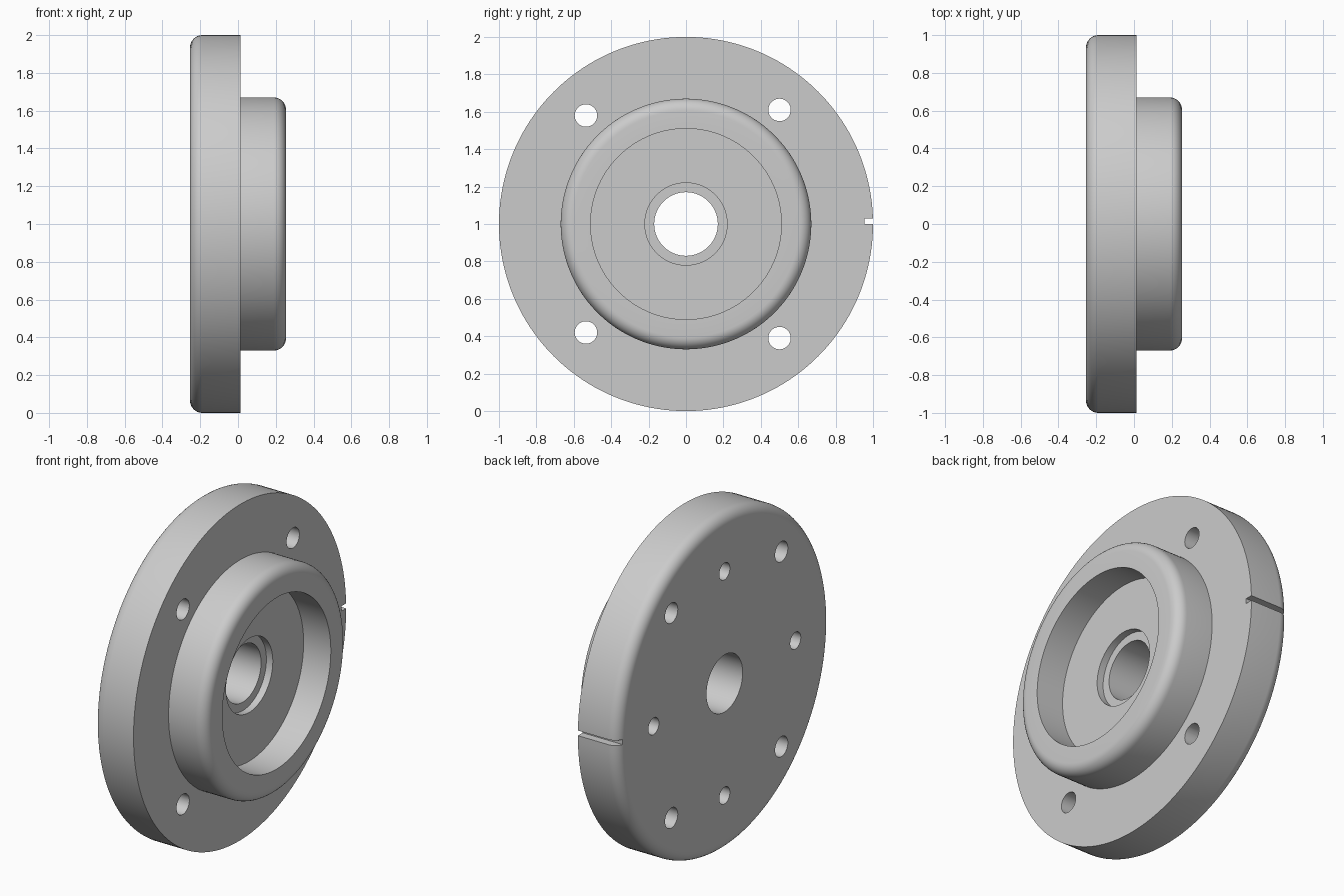
import bpy, bmesh
from math import sin, cos, pi
from mathutils import Matrix, Vector

cube = bpy.data.objects.get("Cube")
if cube:
    bpy.data.objects.remove(cube, do_unlink=True)

grey = bpy.data.materials.new("light_grey_metal")
grey.use_nodes = True
colour = (0.6, 0.6, 0.6, 1)
grey.diffuse_color = colour
grey.node_tree.nodes["Principled BSDF"].inputs["Base Color"].default_value = colour

BACK, STEP, FACE = -0.254, 0.012, 0.254
ROUND = 0.065
SEGMENTS = 160


def add_object(name, bm):
    bmesh.ops.recalc_face_normals(bm, faces=bm.faces)
    mesh = bpy.data.meshes.new(name)
    bm.to_mesh(mesh)
    bm.free()
    obj = bpy.data.objects.new(name, mesh)
    bpy.context.collection.objects.link(obj)
    return obj


def arc(cx, cr, start, steps=8):
    """Quarter round in the (x, radius) plane, turning clockwise."""
    angles = [start - pi / 2 * i / steps for i in range(steps + 1)]
    return [(cx + ROUND * cos(a), cr + ROUND * sin(a)) for a in angles]


# Flange, raised hub, recess and stepped bore as one turned profile
profile = [(BACK, 0.17)]
profile += arc(BACK + ROUND, 1 - ROUND, pi)
profile += [(STEP, 1), (STEP, 0.67)]
profile += arc(FACE - ROUND, 0.67 - ROUND, pi / 2)
profile += [(FACE, 0.51), (0.075, 0.51), (0.075, 0.22), (0.033, 0.22), (0.033, 0.17)]

bm = bmesh.new()
rings = []
for i in range(SEGMENTS):
    a = 2 * pi * i / SEGMENTS
    rings.append([bm.verts.new((x, r * cos(a), 1 + r * sin(a))) for x, r in profile])
count = len(profile)
for i in range(SEGMENTS):
    here, there = rings[i], rings[(i + 1) % SEGMENTS]
    for j in range(count):
        k = (j + 1) % count
        bm.faces.new((here[j], here[k], there[k], there[j]))
body = add_object("flanged_hub", bm)
body.data.materials.append(grey)


# Cutters: bolt holes, blind holes and the rim slot
def drill(name, y, z, radius, x0, x1):
    bm = bmesh.new()
    place = Matrix.Translation(((x0 + x1) / 2, y, z)) @ Matrix.Rotation(pi / 2, 4, "Y")
    bmesh.ops.create_cone(bm, cap_ends=True, segments=40, radius1=radius,
                          radius2=radius, depth=x1 - x0, matrix=place)
    return add_object(name, bm)


cutters = []
for side in (-1, 1):
    cutters.append(drill("bolt_hole_cutter", -0.535, 1 + side * 0.58, 0.06, -0.5, 0.5))
    cutters.append(drill("bolt_hole_cutter", 0.5, 1 + side * 0.61, 0.06, -0.5, 0.5))
    cutters.append(drill("blind_hole_cutter", side * 0.667, 1, 0.05, -0.5, -0.06))
    cutters.append(drill("blind_hole_cutter", 0, 1 + side * 0.667, 0.05, -0.5, -0.06))

bm = bmesh.new()
bmesh.ops.create_cube(bm, size=1, matrix=Matrix.Translation((0, 1.055, 1.015))
                      @ Matrix.Diagonal((1, 0.2, 0.03, 1)))
cutters.append(add_object("rim_slot_cutter", bm))

for cutter in cutters:
    cutter.hide_render = True
    cutter.data.materials.append(grey)
    mod = body.modifiers.new("cut", "BOOLEAN")
    mod.operation = "DIFFERENCE"
    mod.solver = "EXACT"
    mod.object = cutter

# Bake the cuts, then drop the cutters
bpy.context.view_layer.update()
graph = bpy.context.evaluated_depsgraph_get()
cut_mesh = bpy.data.meshes.new_from_object(body.evaluated_get(graph))
body.modifiers.clear()
body.data = cut_mesh
for cutter in cutters:
    bpy.data.objects.remove(cutter, do_unlink=True)

# Smooth round surfaces with crisp machined edges
bpy.ops.object.select_all(action="DESELECT")
body.select_set(True)
bpy.context.view_layer.objects.active = body
bpy.ops.object.shade_smooth_by_angle(angle=pi / 6)
